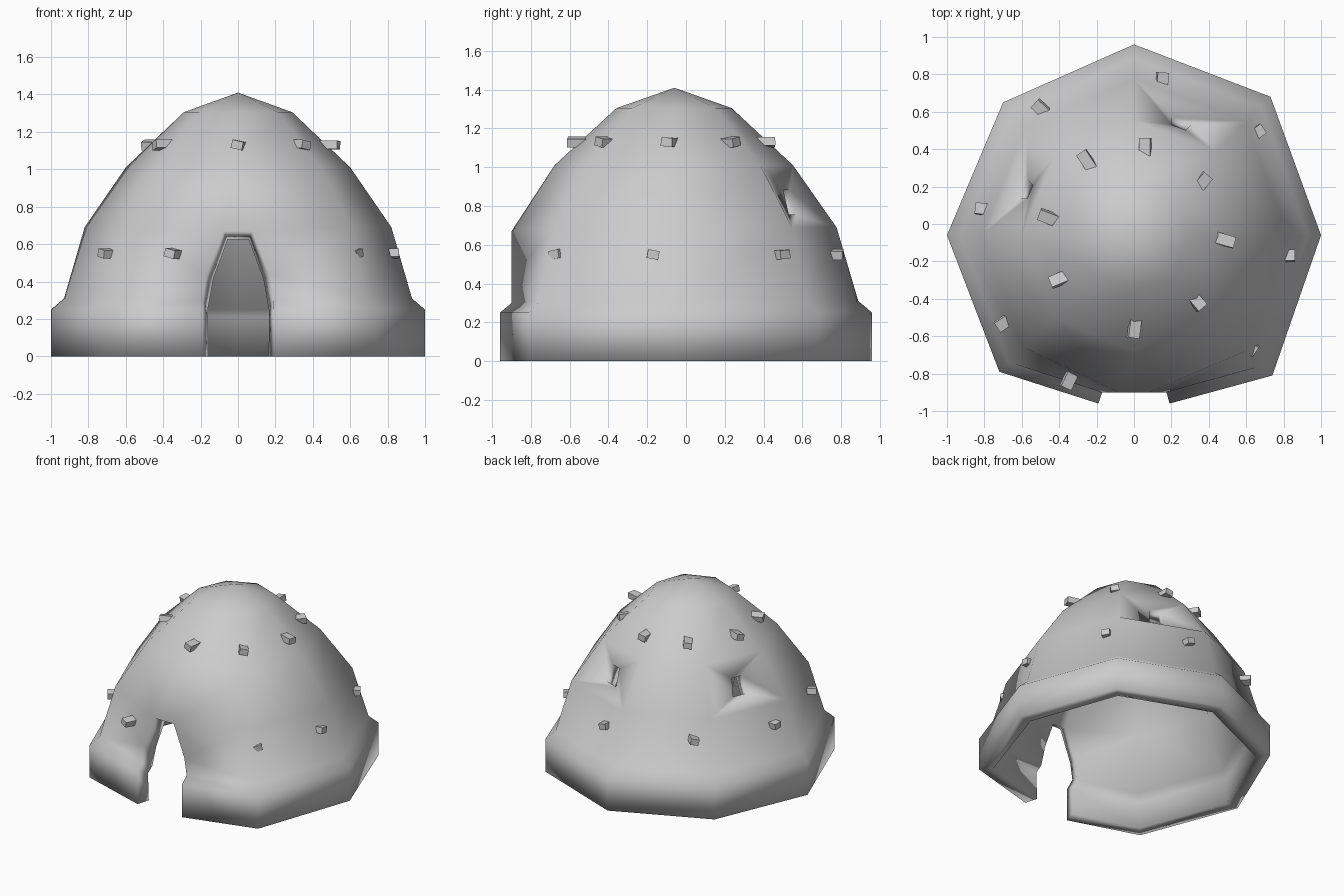
import bpy, bmesh, math, random
from mathutils import Vector, Matrix

if "Cube" in bpy.data.objects:
    bpy.data.objects.remove(bpy.data.objects["Cube"])

random.seed(4)
CY = -0.06  # dome axis

# Footprint corners round the axis, from front right to front left
foot = [(0.74, -0.75), (1, 0), (0.73, 0.74), (0, 1.02), (-0.70, 0.71), (-1, 0), (-0.72, -0.73)]
# Dome profile: radius, height
profile = [(1, 0), (1, 0.25), (0.93, 0.31), (0.82, 0.69), (0.60, 1.01), (0.29, 1.305)]
# Right edge of the doorway, bottom to top
jamb = [(0.19, -0.96, 0), (0.19, -0.96, 0.25), (0.19, -0.90, 0.30), (0.17, -0.90, 0.43), (0.08, -0.90, 0.67)]


def finish(bm, name, smooth=None):
    bmesh.ops.recalc_face_normals(bm, faces=bm.faces)
    mesh = bpy.data.meshes.new(name)
    bm.to_mesh(mesh)
    bm.free()
    ob = bpy.data.objects.new(name, mesh)
    bpy.context.collection.objects.link(ob)
    if smooth:
        bpy.ops.object.select_all(action='DESELECT')
        ob.select_set(True)
        bpy.context.view_layer.objects.active = ob
        bpy.ops.object.shade_smooth_by_angle(angle=math.radians(smooth))
    return ob


# Dome wall
bm = bmesh.new()
rings = [[bm.verts.new((x * r, y * r + CY, z)) for x, y in foot] for r, z in profile]
for i in (4, 5):
    r, z = profile[i]
    rings[i].append(bm.verts.new((0, -r * 1.03 + CY, z)))
tip = bm.verts.new((0, CY, 1.41))


def window_panel(quad):
    # Small dented hole joined to the panel corners
    mid = sum((v.co for v in quad), Vector()) / 4
    inward = Vector((-mid.x, CY - mid.y, 0)).normalized()
    hole = []
    for v in quad:
        d = v.co - mid
        p = mid + Vector((d.x * 0.17, d.y * 0.17, d.z * 0.4)) + inward * 0.035
        hole.append(bm.verts.new(p - Vector((0, 0, 0.03))))
    for k in range(4):
        n = (k + 1) % 4
        bm.faces.new((quad[k], quad[n], hole[n], hole[k]))


for i in range(5):
    lo, hi = rings[i], rings[i + 1]
    closed = i == 4
    for k in range(8 if closed else 6):
        n = (k + 1) % len(lo) if closed else k + 1
        quad = (lo[k], lo[n], hi[n], hi[k])
        if i == 3 and k in (2, 4):
            window_panel(quad)
        else:
            bm.faces.new(quad)
top = rings[5]
for k in range(8):
    bm.faces.new((top[k], top[(k + 1) % 8], tip))

# Front panels either side of the doorway
lintel = []
for side, col in ((1, 0), (-1, 6)):
    j = [bm.verts.new((x * side, y, z)) for x, y, z in jamb]
    c = [ring[col] for ring in rings]
    for i in range(3):
        bm.faces.new((c[i], c[i + 1], j[i + 1], j[i]))
    bm.faces.new((c[3], j[4], j[3]))
    bm.faces.new((c[3], c[4], j[4]))
    bm.faces.new((c[4], rings[4][7], j[4]))
    lintel.append(j[4])
bm.faces.new((lintel[0], lintel[1], rings[4][7]))

dome = finish(bm, "dome_wall", 60)
shell = dome.modifiers.new("thickness", 'SOLIDIFY')
shell.thickness = 0.1
shell.offset = -1

# Beam ends poking out of the wall in two rows
upper = [(0, -0.57), (0.34, -0.42), (0.5, -0.09), (0.37, 0.23),
         (0.06, 0.42), (-0.26, 0.35), (-0.47, 0.04), (-0.41, -0.3)]
lower = [(0.62, -0.66), (0.82, -0.17), (0.66, 0.49), (0.15, 0.77),
         (-0.5, 0.62), (-0.81, 0.08), (-0.7, -0.53), (-0.35, -0.84)]
bm = bmesh.new()
for row, height in ((upper, 1.13), (lower, 0.55)):
    for x, y in row:
        turn = math.atan2(y - CY, x) + random.uniform(-0.25, 0.25)
        tilt = random.uniform(-0.3, 0.3)
        m = (Matrix.Translation((x, y, height)) @ Matrix.Rotation(turn, 4, 'Z')
             @ Matrix.Rotation(tilt, 4, 'X') @ Matrix.Translation((-0.015, 0, 0))
             @ Matrix.Diagonal((0.11, 0.06, 0.045, 1)))
        bmesh.ops.create_cube(bm, size=1, matrix=m)
finish(bm, "beam_ends")
